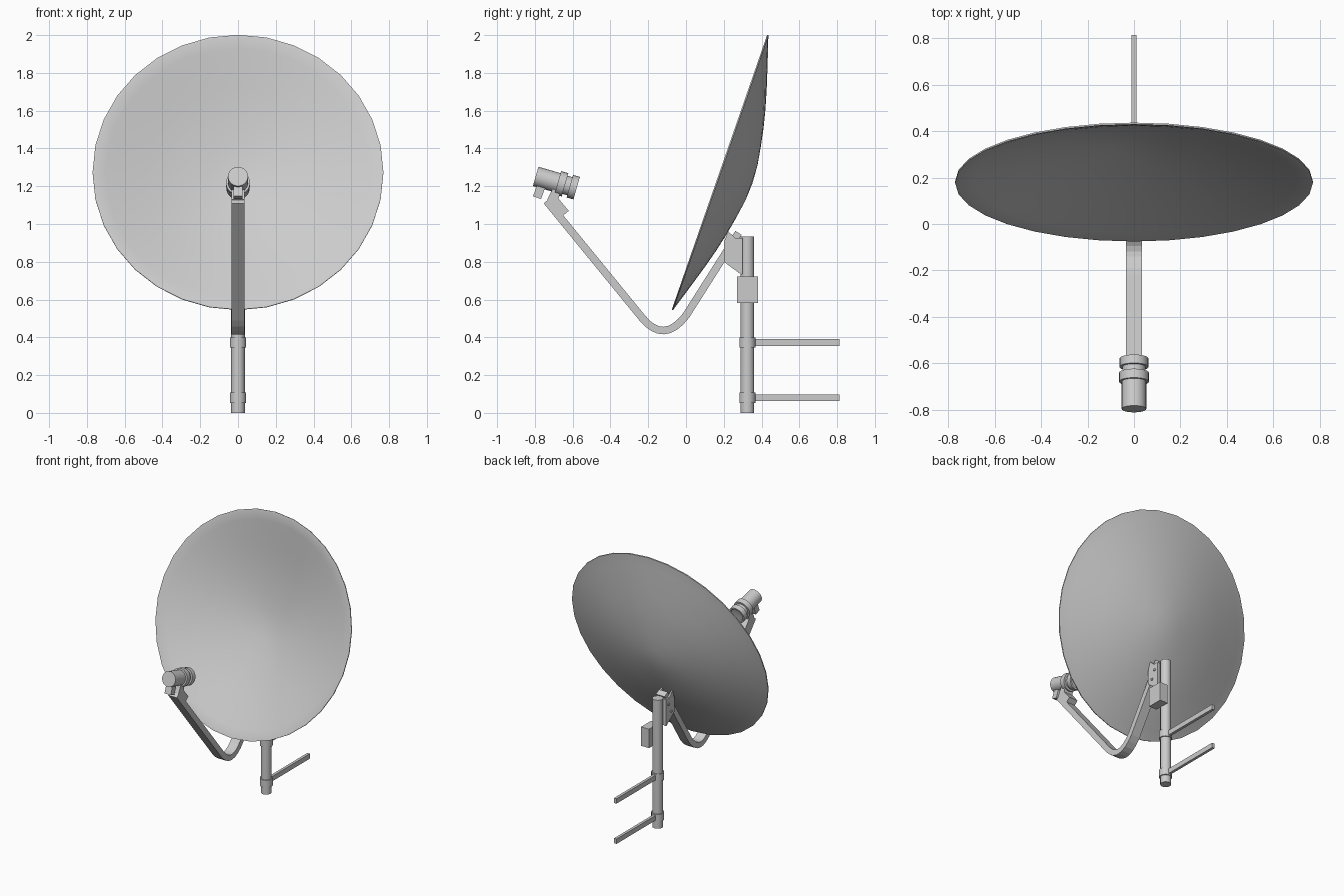
import bpy, bmesh, math
from mathutils import Vector, Matrix

cube = bpy.data.objects.get("Cube")
if cube:
    bpy.data.objects.remove(cube)

grey = bpy.data.materials.new("light_grey")
grey.use_nodes = True
GREY = (0.6, 0.6, 0.6, 1)
grey.diffuse_color = GREY
grey.node_tree.nodes["Principled BSDF"].inputs["Base Color"].default_value = GREY


def finish(name, bm, smooth=False):
    bmesh.ops.recalc_face_normals(bm, faces=bm.faces)
    mesh = bpy.data.meshes.new(name)
    bm.to_mesh(mesh)
    bm.free()
    mesh.materials.append(grey)
    ob = bpy.data.objects.new(name, mesh)
    bpy.context.collection.objects.link(ob)
    if smooth:
        bpy.ops.object.select_all(action="DESELECT")
        bpy.context.view_layer.objects.active = ob
        ob.select_set(True)
        bpy.ops.object.shade_smooth_by_angle(angle=math.radians(35))
    return ob


def lathe(name, profile, base, axis, segments):
    """Revolve (radius, height) points about an axis through base."""
    bm = bmesh.new()
    verts = [bm.verts.new((r, 0, h)) for r, h in profile]
    edges = [bm.edges.new(pair) for pair in zip(verts, verts[1:])]
    bmesh.ops.spin(bm, geom=verts + edges, cent=(0, 0, 0), axis=(0, 0, 1),
                   angle=math.tau, steps=segments, use_duplicate=False)
    bmesh.ops.remove_doubles(bm, verts=bm.verts, dist=0.0005)
    turn = Vector((0, 0, 1)).rotation_difference(Vector(axis)).to_matrix().to_4x4()
    bm.transform(Matrix.Translation(base) @ turn)
    return finish(name, bm, True)


def box(name, centre, size, tilt=0):
    bm = bmesh.new()
    bmesh.ops.create_cube(bm, size=1)
    bm.transform(Matrix.Translation(centre) @ Matrix.Rotation(math.radians(tilt), 4, "X")
                 @ Matrix.Diagonal((*size, 1)))
    return finish(name, bm)


def plate(name, outline, x, width):
    """Extrude a (y, z) outline sideways, centred on x."""
    bm = bmesh.new()
    face = bm.faces.new([bm.verts.new((x - width / 2, y, z)) for y, z in outline])
    new = bmesh.ops.extrude_face_region(bm, geom=[face])["geom"]
    bmesh.ops.translate(bm, vec=(width, 0, 0),
                        verts=[v for v in new if isinstance(v, bmesh.types.BMVert)])
    return finish(name, bm)


# Reflector: shallow bowl with a thin rolled rim
back = [(0, .178), (.1, .172), (.2, .156), (.3, .137), (.4, .113),
        (.5, .085), (.617, .049), (.7, .023), (.762, .003)]
inner = [(r, h - .012) for r, h in reversed(back[:-1])]
rim = [(.77, .001), (.77, -.006), (.758, -.006)]
lathe("reflector_dish", back + rim + inner, (0, .183, 1.272), (0, .945, -.328), 32)

# Mast, with collars and wall bars
MAST_Y = .325
lathe("mast", [(0, 0), (.036, 0), (.036, .935), (0, .935)], (0, MAST_Y, 0), (0, 0, 1), 24)
for label, z in (("lower", .08), ("upper", .373)):
    lathe(label + "_collar", [(0, -.027), (.043, -.027), (.043, .027), (0, .027)],
          (0, MAST_Y, z), (0, 0, 1), 24)
    box(label + "_wall_bar", (0, .583, z), (.02, .46, .036))
box("junction_box", (.063, MAST_Y, .652), (.064, .112, .138))

# Feed arm: flat tube with a rounded bend, ending inside the bracket
start, end = Vector((-.738, 1.122)), Vector((.278, .953))
p, q, corner = Vector((-.232, .503)), Vector((.0, .515)), Vector((-.117, .363))
path = [start]
for i in range(9):
    t = i / 8
    path.append(p * (1 - t) ** 2 + corner * 2 * t * (1 - t) + q * t * t)
path.append(end)
left, right = [], []
for i, pt in enumerate(path):
    d = (path[min(i + 1, len(path) - 1)] - path[max(i - 1, 0)]).normalized()
    side = Vector((-d.y, d.x)) * .02
    left.append(pt + side)
    right.append(pt - side)
plate("feed_arm", left + right[::-1], 0, .07)

# Bracket joining dish, arm and mast
cheek = [(.2, .8), (.295, .73), (.295, .925), (.262, .925), (.222, .962), (.2, .9)]
for label, s in (("right", -1), ("left", 1)):
    plate(label + "_bracket_cheek", cheek, s * .041, .012)
    for y, z in ((.24, .82), (.27, .88)):
        lathe(label + "_bracket_bolt", [(0, 0), (.01, 0), (.01, .008), (0, .008)],
              (s * .046, y, z), (s, 0, 0), 6)
box("mast_saddle", (0, .292, .83), (.094, .012, .19))

# Feed horn: one turned body with two rings
ang = math.radians(16)
axis = Vector((0, math.cos(ang), -math.sin(ang)))
base = Vector((0, -.796, 1.252))
horn = [(0, 0), (.053, 0), (.053, .122), (.064, .122), (.064, .162), (.05, .162),
        (.05, .188), (.062, .188), (.062, .226), (.05, .226), (.046, .216), (0, .21)]
lathe("feed_horn", horn, base, axis, 24)

# Connector under the horn, and the clamp holding it to the arm
box("cable_connector", (0, -.775, 1.177), (.05, .045, .08), -20)
box("horn_clamp", (0, -.672, 1.095), (.07, .105, .046), -50)
plate("clamp_neck", [(-.735, 1.13), (-.685, 1.10), (-.655, 1.2), (-.7, 1.2)], 0, .07)
